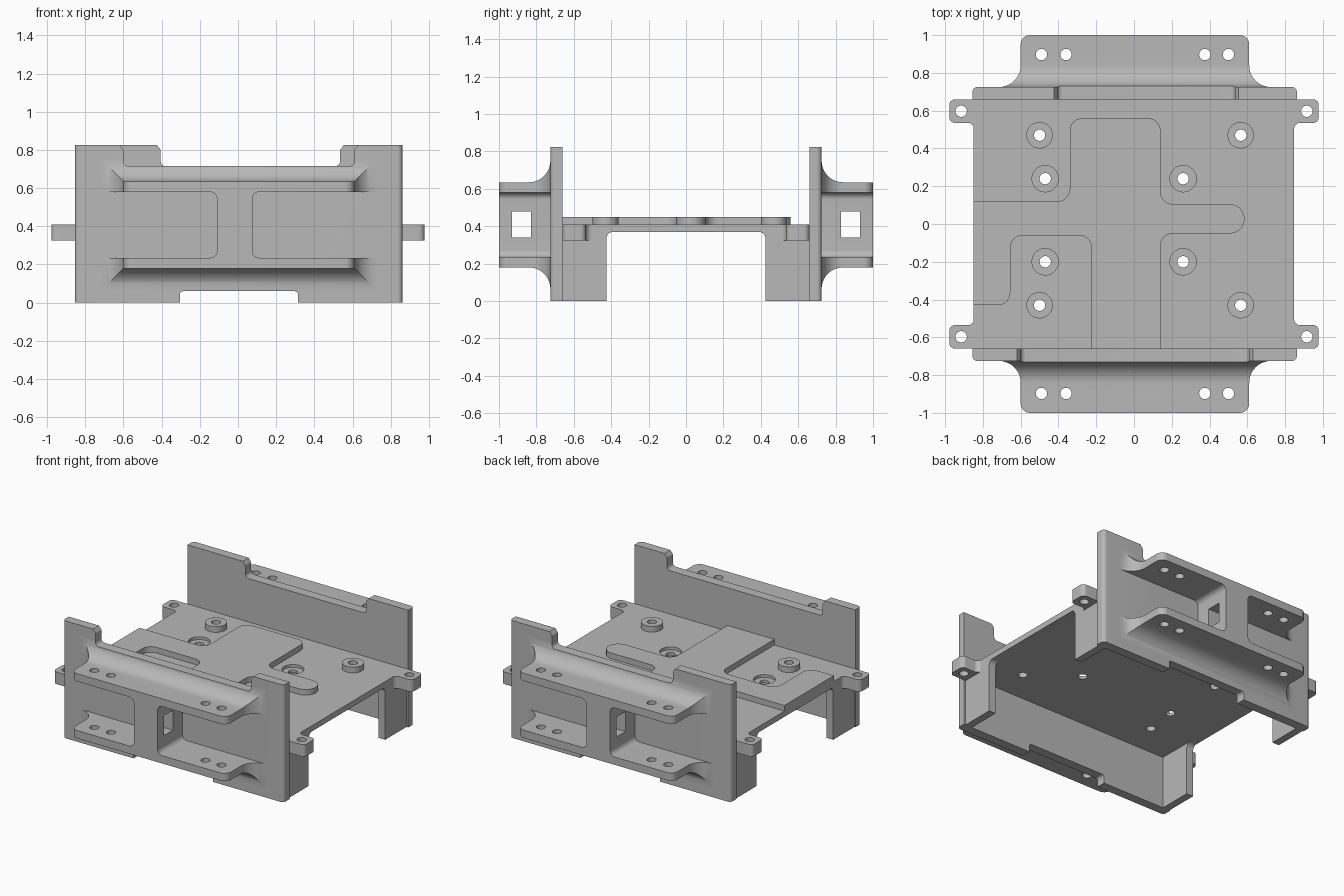
import bpy, bmesh, math
from mathutils import Vector

old = bpy.data.objects.get("Cube")
if old:
    bpy.data.objects.remove(old, do_unlink=True)

grey = bpy.data.materials.new("plain grey")
grey.use_nodes = True
tone = (0.48, 0.48, 0.48, 1)
grey.diffuse_color = tone
grey.node_tree.nodes["Principled BSDF"].inputs["Base Color"].default_value = tone


def finish(name, bm):
    bmesh.ops.recalc_face_normals(bm, faces=bm.faces)
    mesh = bpy.data.meshes.new(name)
    bm.to_mesh(mesh)
    bm.free()
    mesh.materials.append(grey)
    ob = bpy.data.objects.new(name, mesh)
    bpy.context.collection.objects.link(ob)
    return ob


def rounded(points, steps=6):
    """Outline with an arc at each (u, v, radius) corner."""
    out = []
    for i, (u, v, r) in enumerate(points):
        p = Vector((u, v))
        if not r:
            out.append(p)
            continue
        a = (Vector(points[i - 1][:2]) - p).normalized()
        b = (Vector(points[(i + 1) % len(points)][:2]) - p).normalized()
        half = a.angle(b) / 2
        centre = p + (a + b).normalized() * r / math.sin(half)
        t = r / math.tan(half)
        v0, v1 = p + a * t - centre, p + b * t - centre
        for k in range(steps + 1):
            out.append(centre + v0.lerp(v1, k / steps).normalized() * r)
    return out


def rect(u0, u1, v0, v1, r=0):
    return rounded([(u0, v0, r), (u1, v0, r), (u1, v1, r), (u0, v1, r)])


def circle(u, v, r, n=28):
    return [(u + r * math.cos(2 * math.pi * k / n), v + r * math.sin(2 * math.pi * k / n))
            for k in range(n)]


def prism(name, outlines, axis, lo, hi):
    """Extrude one or more outlines along an axis."""
    place = {"x": lambda u, v, w: (w, u, v), "y": lambda u, v, w: (u, w, v),
             "z": lambda u, v, w: (u, v, w)}[axis]
    bm = bmesh.new()
    for line in outlines:
        n = len(line)
        low = [bm.verts.new(place(u, v, lo)) for u, v in line]
        top = [bm.verts.new(place(u, v, hi)) for u, v in line]
        bm.faces.new(low)
        bm.faces.new(top)
        for i in range(n):
            j = (i + 1) % n
            bm.faces.new((low[i], low[j], top[j], top[i]))
    return finish(name, bm)


def cut(ob, cutter):
    mod = ob.modifiers.new("cut", "BOOLEAN")
    mod.operation, mod.solver, mod.object = "DIFFERENCE", "EXACT", cutter
    bpy.context.view_layer.objects.active = ob
    bpy.ops.object.modifier_apply(modifier=mod.name)


def flange(name, s, z_flat, z_free):
    """Plate with rounded tip corners, flaring outward and up into the wall."""
    tip, flare, steps = 0.05, 0.115, 10
    up = 1 if z_free > z_flat else -1
    slices = []
    for k in range(steps + 1):
        a = math.pi / 2 * (1 - k / steps)
        slices.append((1 - tip + tip * math.sin(a), tip * (math.cos(a) - 1), 0))
    for k in range(steps + 1):
        b = math.pi / 2 * k / steps
        c = flare * (1 - math.cos(b))
        slices.append((0.84 - flare * math.sin(b), c, c))
    slices.append((0.70, flare, flare))
    bm = bmesh.new()
    rings = []
    for y, grow, rise in slices:
        x0, x1, z = -0.6 - grow, 0.61 + grow, z_free + up * rise
        rings.append([bm.verts.new((x, s * y, h)) for x, h in
                      ((x0, z_flat), (x1, z_flat), (x1, z), (x0, z))])
    bm.faces.new(rings[0])
    bm.faces.new(rings[-1])
    for r, q in zip(rings, rings[1:]):
        for i in range(4):
            j = (i + 1) % 4
            bm.faces.new((r[i], r[j], q[j], q[i]))
    return finish(name, bm)


parts, helpers = [], []

# Deck, raised pad and bosses
deck = prism("deck", [rect(-0.85, 0.848, -0.665, 0.665)], "z", 0.37, 0.41)
R = 0.065
pad = prism("raised_pad", [rounded([
    (-0.85, 0.12, 0), (-0.34, 0.12, R), (-0.34, 0.56, R), (0.14, 0.56, R),
    (0.14, 0.105, R), (0.585, 0.105, 0.077), (0.585, -0.05, 0.077), (0.14, -0.05, R),
    (0.14, -0.66, 0), (-0.225, -0.66, 0), (-0.225, -0.06, R), (-0.655, -0.06, R),
    (-0.655, -0.43, R), (-0.85, -0.43, 0)])], "z", 0.40, 0.45)
outer = [(x, y) for x in (-0.5, 0.565) for y in (0.47, -0.43)]
inner = [(x, y) for x in (-0.47, 0.26) for y in (0.24, -0.2)]
bosses = prism("bosses", [circle(x, y, 0.07) for x, y in outer], "z", 0.40, 0.45)
deck_holes = prism("deck_hole_cutter", [circle(x, y, 0.03) for x, y in outer + inner], "z", 0.3, 0.6)
recesses = prism("recess_cutter", [circle(x, y, 0.07) for x, y in inner], "z", 0.39, 0.6)
cut(deck, deck_holes)
cut(deck, recesses)
cut(bosses, deck_holes)
parts += [deck, pad, bosses]
helpers += [deck_holes, recesses]

# Side legs joined by a strip under the deck, and corner lugs
for side, sx in (("left", 1), ("right", -1)):
    arch = rounded([(-0.67, 0, 0), (-0.425, 0, 0), (-0.425, 0.37, 0.035), (0.425, 0.37, 0.035),
                    (0.425, 0, 0), (0.67, 0, 0), (0.67, 0.405, 0), (-0.67, 0.405, 0)])
    parts.append(prism(side + "_legs", [arch], "x", sx * 0.795, sx * 0.848))
    for end, sy in (("front", -1), ("back", 1)):
        lug = rounded([(sx * u, sy * v, r) for u, v, r in
                       ((0.84, 0.66, 0), (0.978, 0.66, 0.03), (0.978, 0.535, 0.03),
                        (0.848, 0.535, 0.03), (0.848, 0.49, 0), (0.84, 0.49, 0))])
        ob = prism(end + "_" + side + "_lug", [lug], "z", 0.325, 0.41)
        hole = prism("lug_hole_cutter", [circle(sx * 0.915, sy * 0.597, 0.03)], "z", 0.2, 0.6)
        cut(ob, hole)
        parts.append(ob)
        helpers.append(hole)

# End walls with notches, flanges and ribs
for end, s, n0, n1 in (("front", -1, -0.6, 0.61), ("back", 1, -0.405, 0.535)):
    plan = rounded([(-0.855, s * 0.66, 0), (0.862, s * 0.66, 0),
                    (0.862, s * 0.725, 0.025), (-0.855, s * 0.725, 0.025)])
    wall = prism(end + "_wall", [plan], "z", 0, 0.825)
    notch = prism("notch_cutter", [rounded([
        (n0 - 0.02, 0.9, 0), (n0 - 0.02, 0.826, 0), (n0, 0.8, 0.02), (n0, 0.715, 0.025),
        (n1, 0.715, 0.025), (n1, 0.8, 0.02), (n1 + 0.02, 0.826, 0), (n1 + 0.02, 0.9, 0)])],
        "y", s * 0.5, s * 0.9)
    foot = prism("foot_cutter", [rounded([(-0.305, -0.1, 0), (-0.305, 0.06, 0.02),
                                          (0.315, 0.06, 0.02), (0.315, -0.1, 0)])],
                 "y", s * 0.5, s * 0.9)
    upper = flange(end + "_upper_flange", s, 0.58, 0.635)
    lower = flange(end + "_lower_flange", s, 0.235, 0.18)
    holes = prism("flange_hole_cutter", [circle(x, s * 0.897, 0.03)
                                         for x in (-0.49, -0.36, 0.375, 0.5)], "z", 0.05, 0.8)
    cut(wall, notch)
    cut(wall, foot)
    cut(upper, notch)
    cut(upper, holes)
    cut(lower, holes)
    # Rib blends into both flanges and carries a square opening
    rib = prism(end + "_rib", [rounded([
        (-0.18, 0.22, 0), (0.145, 0.22, 0), (0.145, 0.235, 0), (0.075, 0.235, 0.035),
        (0.075, 0.58, 0.035), (0.145, 0.58, 0), (0.145, 0.6, 0), (-0.18, 0.6, 0),
        (-0.18, 0.58, 0), (-0.11, 0.58, 0.035), (-0.11, 0.235, 0.035), (-0.18, 0.235, 0)])],
        "y", s * 0.7, s)
    window = prism("window_cutter", [rect(s * 0.83, s * 0.93, 0.34, 0.48)], "x", -0.3, 0.3)
    cut(rib, window)
    parts += [wall, upper, lower, rib]
    helpers += [notch, foot, holes, window]

for ob in helpers:
    bpy.data.objects.remove(ob, do_unlink=True)

bpy.ops.object.select_all(action="DESELECT")
for ob in parts:
    ob.select_set(True)
bpy.context.view_layer.objects.active = parts[0]
bpy.ops.object.shade_smooth_by_angle(angle=math.radians(30))
